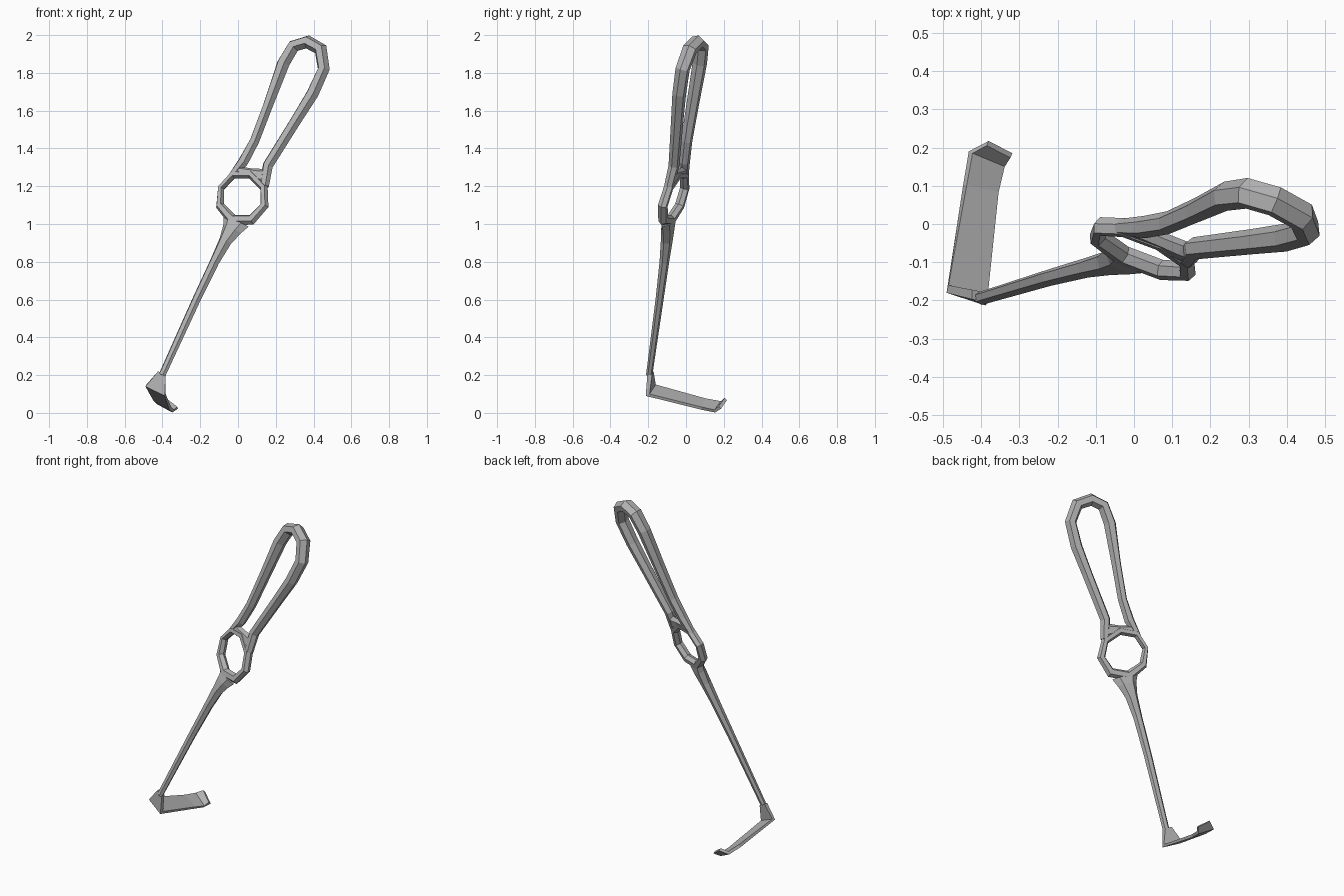
import bpy, bmesh, math
from mathutils import Vector

if "Cube" in bpy.data.objects:
    bpy.data.objects.remove(bpy.data.objects["Cube"])

# One brushed steel material
steel = bpy.data.materials.new("steel_grey")
steel.use_nodes = True
grey = (0.45, 0.45, 0.45, 1)
steel.diffuse_color = grey
steel.node_tree.nodes["Principled BSDF"].inputs["Base Color"].default_value = grey

# Handle, ring and shaft all lie in one tilted plane
NORMAL = Vector((0.38, 1, -0.31)).normalized()
RING = (0.022, 1.145)
HEX = [(1, 0), (0.5, 1), (-0.5, 1), (-1, 0), (-0.5, -1), (0.5, -1)]


def on_plane(x, z):
    return Vector((x, -0.063 - 0.38 * (x - RING[0]) + 0.31 * (z - RING[1]), z))


def loft(name, sections, closed=False):
    """Skin a list of equal-length point loops."""
    bm = bmesh.new()
    loops = [[bm.verts.new(p) for p in s] for s in sections]
    n = len(loops[0])
    pairs = list(zip(loops, loops[1:]))
    if closed:
        pairs.append((loops[-1], loops[0]))
    else:
        bm.faces.new(loops[0])
        bm.faces.new(loops[-1])
    for a, b in pairs:
        for i in range(n):
            j = (i + 1) % n
            bm.faces.new((a[i], a[j], b[j], b[i]))
    bmesh.ops.recalc_face_normals(bm, faces=bm.faces)
    mesh = bpy.data.meshes.new(name)
    bm.to_mesh(mesh)
    bm.free()
    mesh.materials.append(steel)
    obj = bpy.data.objects.new(name, mesh)
    bpy.context.collection.objects.link(obj)


def bar(name, path, closed=False):
    """Six-sided bar along (x, z, half width, half thickness) stations."""
    centres = [on_plane(p[0], p[1]) for p in path]
    sections = []
    for i, (x, z, w, t) in enumerate(path):
        if closed:
            a, b = centres[i - 1], centres[(i + 1) % len(path)]
        else:
            a, b = centres[max(i - 1, 0)], centres[min(i + 1, len(path) - 1)]
        side = NORMAL.cross((b - a).normalized())
        sections.append([centres[i] + side * w * u + NORMAL * t * v for u, v in HEX])
    loft(name, sections, closed)


# Long open handle loop
bar("handle_loop", [
    (-0.035, 1.25, 0.02, 0.02), (0.028, 1.33, 0.03, 0.025),
    (0.088, 1.44, 0.027, 0.027), (0.16, 1.63, 0.028, 0.03),
    (0.24, 1.85, 0.036, 0.034), (0.295, 1.942, 0.036, 0.036),
    (0.368, 1.964, 0.036, 0.036), (0.438, 1.925, 0.036, 0.036),
    (0.454, 1.82, 0.034, 0.034), (0.395, 1.69, 0.035, 0.032),
    (0.305, 1.545, 0.031, 0.029), (0.158, 1.31, 0.03, 0.025),
    (0.14, 1.2, 0.025, 0.022)])

# Finger ring, heavier towards the shaft, and the web joining it to the handle
INNER = 0.103
ring_path = []
for k, outer in enumerate((0.147, 0.15, 0.145, 0.138, 0.15, 0.165, 0.162, 0.152)):
    a = math.radians(45 * k + 22.5)
    mid = (outer + INNER) / 2
    ring_path.append((RING[0] + mid * math.cos(a), RING[1] + mid * math.sin(a),
                      (outer - INNER) / 2, 0.023))
bar("finger_ring", ring_path, closed=True)
bar("handle_web", [(-0.01, 1.278, 0.03, 0.02), (0.075, 1.268, 0.026, 0.02),
                   (0.115, 1.255, 0.04, 0.021), (0.15, 1.25, 0.05, 0.021)])

# Tapered shaft flaring into the ring
bar("shaft", [
    (-0.402, 0.2, 0.02, 0.014), (-0.22, 0.6, 0.024, 0.018),
    (-0.124, 0.8, 0.027, 0.022), (-0.067, 0.91, 0.037, 0.026),
    (-0.03, 0.975, 0.058, 0.026), (-0.01, 1.015, 0.08, 0.022)])

# Flared foot, bent blade and upturned lip: left edge, right edge, thickness
stations = [
    ((-0.423, -0.197, 0.22), (-0.383, -0.205, 0.2), (0, 0.025, 0)),
    ((-0.49, -0.18, 0.14), (-0.388, -0.213, 0.09), (0.005, 0.02, 0.01)),
    ((-0.447, 0.1, 0.063), (-0.364, 0.08, 0.017), (0.01, 0.003, 0.014)),
    ((-0.432, 0.19, 0.048), (-0.348, 0.155, 0.002), (0.01, -0.005, 0.014)),
    ((-0.38, 0.217, 0.068), (-0.318, 0.185, 0.022), (-0.005, -0.012, 0.012)),
]
sections = []
for left, right, off in stations:
    l, r, o = Vector(left), Vector(right), Vector(off)
    sections.append([l, r, r + o, l + o])
loft("hook_blade", sections)
